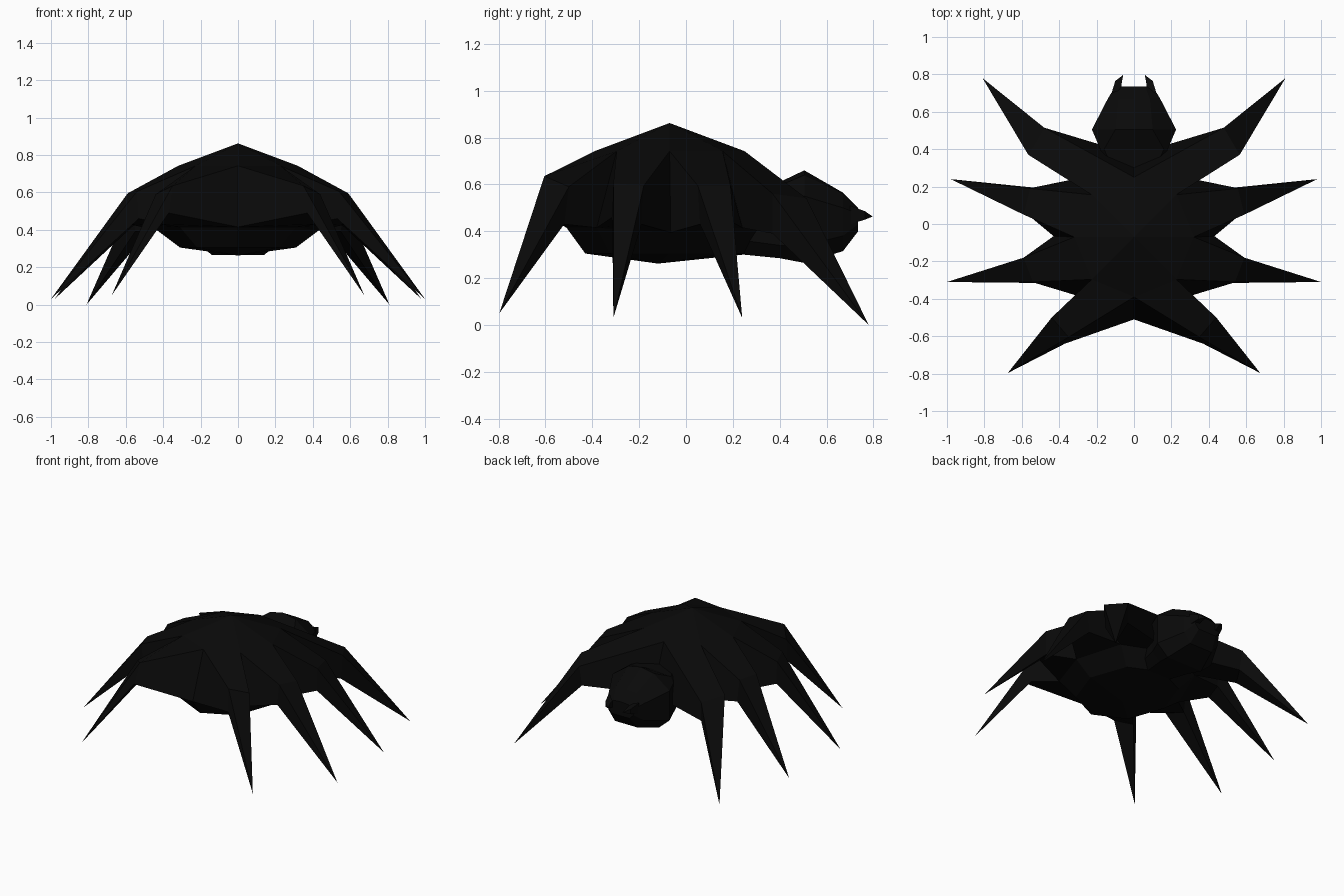
import bpy, bmesh, math

if "Cube" in bpy.data.objects:
    bpy.data.objects.remove(bpy.data.objects["Cube"])

black = bpy.data.materials.new("matte black")
black.diffuse_color = (0.0028, 0.0028, 0.0028, 1)
black.use_nodes = True
black.node_tree.nodes["Principled BSDF"].inputs["Base Color"].default_value = black.diffuse_color


def finish(bm, name):
    """Weld the halves, fix the normals and make a flat shaded object."""
    bmesh.ops.remove_doubles(bm, verts=bm.verts, dist=0.0005)
    bmesh.ops.recalc_face_normals(bm, faces=bm.faces)
    mesh = bpy.data.meshes.new(name)
    bm.to_mesh(mesh)
    bm.free()
    mesh.materials.append(black)
    obj = bpy.data.objects.new(name, mesh)
    bpy.context.collection.objects.link(obj)
    return obj


def face(bm, points, side=1):
    bm.faces.new([bm.verts.new((p[0] * side, p[1], p[2])) for p in points])


def band(bm, lower, upper, side=1):
    """Skin two closed loops of four points."""
    for i in range(4):
        j = (i + 1) % 4
        face(bm, (lower[i], lower[j], upper[j], upper[i]), side)


def half_ring(radius, z):
    """Five points from the front middle round to the back middle."""
    return [(radius * math.cos(a), -0.07 + radius * math.sin(a), z)
            for a in (math.radians(d) for d in (-90, -45, 0, 45, 90))]


# Body and legs: each side wall of the eight sided body grows into a leg
top, bottom = (0, -0.07, 0.862), (0, -0.12, 0.262)
shoulder = half_ring(0.32, 0.742)
rim = half_ring(0.44, 0.415)
rim[2] = (0.43, -0.065, 0.395)
belly = [(x * 0.86, y, z) for x, y, z in half_ring(0.36, 0.305)]

# Per leg: knee corners (low front, low back, high back, high front), then tip
legs = [
    ((0.37, -0.64, 0.49), (0.43, -0.52, 0.43), (0.44, -0.50, 0.59), (0.35, -0.605, 0.635),
     (0.675, -0.797, 0.05)),
    ((0.53, -0.315, 0.46), (0.58, -0.19, 0.43), (0.59, -0.18, 0.595), (0.54, -0.31, 0.605),
     (1.0, -0.31, 0.03)),
    ((0.58, 0.06, 0.43), (0.54, 0.195, 0.44), (0.555, 0.19, 0.595), (0.59, 0.05, 0.595),
     (0.98, 0.24, 0.03)),
    ((0.55, 0.37, 0.39), (0.47, 0.50, 0.40), (0.48, 0.515, 0.54), (0.565, 0.37, 0.56),
     (0.81, 0.78, 0.0)),
]

bm = bmesh.new()
for side in (1, -1):
    for i, (*knee, tip) in enumerate(legs):
        j = i + 1
        face(bm, (top, shoulder[i], shoulder[j]), side)
        face(bm, (rim[i], rim[j], belly[j], belly[i]), side)
        face(bm, (bottom, belly[j], belly[i]), side)
        root = (rim[i], rim[j], shoulder[j], shoulder[i])
        band(bm, root, knee, side)
        for k in range(4):
            face(bm, (knee[k], knee[(k + 1) % 4], tip), side)
finish(bm, "body_and_legs")


# Head: boxy rings with a low ridge, lofted along y
# (y, ridge z, top half width, top z, side half width, side high z, side low z,
#  bottom half width, bottom z)
sections = [
    (0.25, 0.60, 0.09, 0.59, 0.13, 0.55, 0.36, 0.09, 0.30),
    (0.40, 0.61, 0.16, 0.595, 0.18, 0.55, 0.34, 0.12, 0.285),
    (0.505, 0.66, 0.10, 0.64, 0.225, 0.55, 0.34, 0.14, 0.265),
    (0.67, 0.565, 0.085, 0.56, 0.14, 0.50, 0.38, 0.09, 0.315),
    (0.735, 0.50, 0.06, 0.495, 0.10, 0.475, 0.43, 0.07, 0.40),
]
bm = bmesh.new()
rings = []
for y, ridge, tw, tz, sw, hi, lo, bw, bz in sections:
    right = [(tw, tz), (sw, hi), (sw, lo), (bw, bz)]
    outline = [(0, ridge)] + right + [(-x, z) for x, z in reversed(right)]
    rings.append([bm.verts.new((x, y, z)) for x, z in outline])
for a, b in zip(rings, rings[1:]):
    for i in range(len(a)):
        j = (i + 1) % len(a)
        bm.faces.new((a[i], a[j], b[j], b[i]))
bm.faces.new(rings[0])
bm.faces.new(rings[-1])
finish(bm, "head")


# Fangs: short four sided spikes, turned slightly inward
for side, name in ((1, "right_fang"), (-1, "left_fang")):
    bm = bmesh.new()
    root = [(0.065, 0.72, 0.44), (0.12, 0.70, 0.43), (0.12, 0.70, 0.51), (0.065, 0.72, 0.495)]
    bend = [(0.066, 0.75, 0.445), (0.10, 0.765, 0.45), (0.10, 0.765, 0.485), (0.066, 0.75, 0.485)]
    face(bm, root, side)
    band(bm, root, bend, side)
    for k in range(4):
        face(bm, (bend[k], bend[(k + 1) % 4], (0.058, 0.797, 0.463)), side)
    finish(bm, name)
